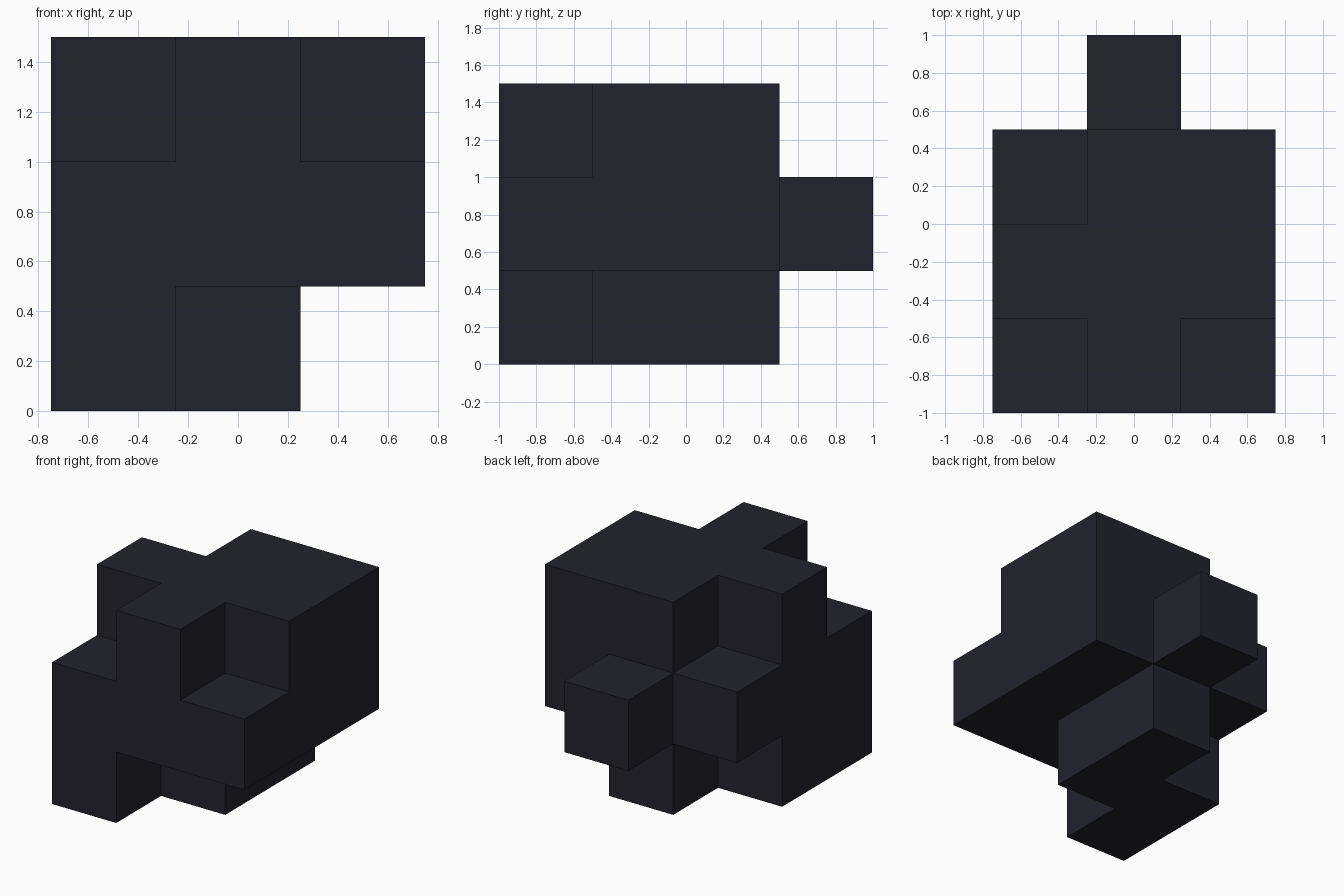
import bpy, bmesh
from math import radians
from mathutils import Matrix, Vector

default = bpy.data.objects.get("Cube")
if default:
    bpy.data.objects.remove(default, do_unlink=True)

CELL = 0.5

# Layers from bottom to top; rows run front to back, characters run -x to +x
LAYERS = [
    ["#..", "##.", ".#.", "..."],
    ["###", "###", "###", ".#."],
    [".#.", "###", ".##", "..."],
]
filled = {(i, j, k)
          for k, layer in enumerate(LAYERS)
          for j, row in enumerate(layer)
          for i, mark in enumerate(row) if mark == "#"}


def flat_material(name, colour):
    mat = bpy.data.materials.new(name)
    mat.use_nodes = True
    mat.diffuse_color = colour
    mat.node_tree.nodes["Principled BSDF"].inputs["Base Color"].default_value = colour
    return mat


# One cube per filled cell, keeping only the faces on the outside
bm = bmesh.new()
for cell in sorted(filled):
    centre = (Vector(cell) + Vector((-1, -1.5, 0.5))) * CELL
    made = bmesh.ops.create_cube(bm, size=CELL, matrix=Matrix.Translation(centre))
    faces = {f for v in made["verts"] for f in v.link_faces}
    hidden = []
    for face in faces:
        face.normal_update()
        neighbour = tuple(c + round(n) for c, n in zip(cell, face.normal))
        if neighbour in filled:
            hidden.append(face)
    bmesh.ops.delete(bm, geom=hidden, context="FACES")

# Weld the shell and merge the coplanar squares into large flat faces
bmesh.ops.remove_doubles(bm, verts=bm.verts, dist=0.001)
bmesh.ops.dissolve_limit(bm, angle_limit=radians(1), verts=bm.verts, edges=bm.edges)

mesh = bpy.data.meshes.new("block_cluster")
bm.to_mesh(mesh)
bm.free()
mesh.materials.append(flat_material("dark_slate", (0.016, 0.016, 0.025, 1)))
block_cluster = bpy.data.objects.new("block_cluster", mesh)
bpy.context.collection.objects.link(block_cluster)
